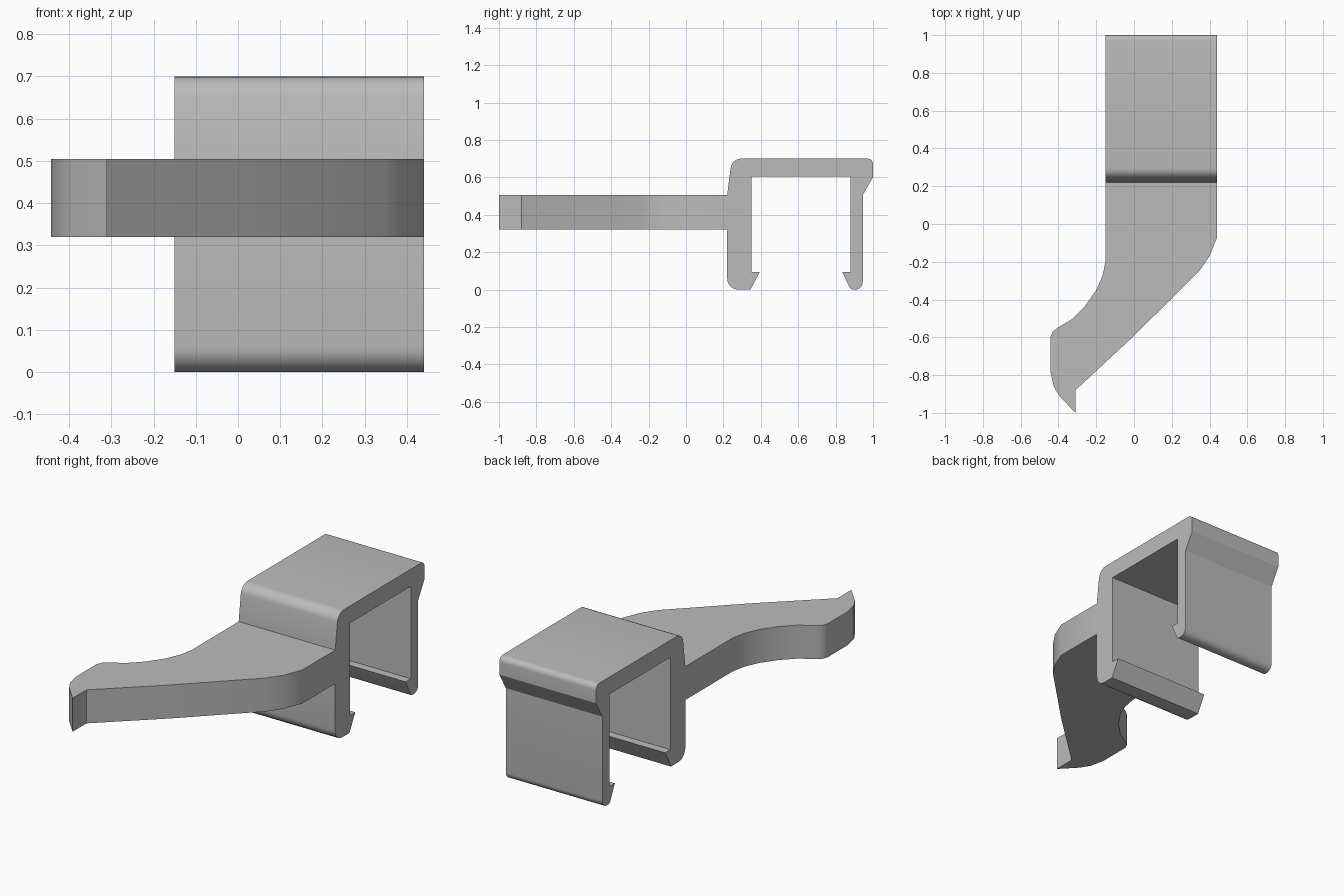
import bpy
import bmesh
from mathutils import Vector

cube = bpy.data.objects.get("Cube")
if cube:
    bpy.data.objects.remove(cube, do_unlink=True)

grey = bpy.data.materials.new("light grey plastic")
grey.use_nodes = True
colour = (0.5, 0.5, 0.5, 1)
grey.diffuse_color = colour
grey.node_tree.nodes["Principled BSDF"].inputs["Base Color"].default_value = colour


def rounded(points, steps=6):
    """Outline of 2D points; a third value sets a corner's cut-back distance."""
    out = []
    for i, p in enumerate(points):
        corner = Vector(p[:2])
        if len(p) == 2:
            out.append(corner)
            continue
        before = Vector(points[i - 1][:2]) - corner
        after = Vector(points[(i + 1) % len(points)][:2]) - corner
        a = corner + before.normalized() * p[2]
        b = corner + after.normalized() * p[2]
        for k in range(steps + 1):
            t = k / steps
            w = 2 * t * (1 - t) * 0.75
            out.append((a * (1 - t) ** 2 + b * t ** 2 + corner * w)
                       / ((1 - t) ** 2 + t ** 2 + w))
    return out


def prism(name, outline, place, sweep):
    bm = bmesh.new()
    face = bm.faces.new([bm.verts.new(place(*p)) for p in outline])
    made = bmesh.ops.extrude_face_region(bm, geom=[face])["geom"]
    bmesh.ops.translate(bm, vec=sweep,
                        verts=[v for v in made if isinstance(v, bmesh.types.BMVert)])
    bmesh.ops.recalc_face_normals(bm, faces=bm.faces[:])
    mesh = bpy.data.meshes.new(name)
    bm.to_mesh(mesh)
    bm.free()
    mesh.materials.append(grey)
    obj = bpy.data.objects.new(name, mesh)
    bpy.context.collection.objects.link(obj)
    bpy.ops.object.select_all(action="DESELECT")
    obj.select_set(True)
    bpy.context.view_layer.objects.active = obj
    bpy.ops.object.shade_smooth_by_angle(angle=0.5)
    return obj


RIGHT, LEFT, LEG_FRONT = -0.15, 0.44, 0.22
ARM_LOW, ARM_HIGH = 0.32, 0.505

# Clip: side profile in y and z, with two hooked legs
clip = [
    (LEG_FRONT, 0, 0.06), (LEG_FRONT, ARM_HIGH), (0.245, 0.7, 0.05),
    (1, 0.7, 0.03), (1, 0.6), (0.945, 0.505), (0.945, 0, 0.04),
    (0.88, 0, 0.015), (0.835, 0.095), (0.88, 0.095), (0.88, 0.605),
    (0.35, 0.605), (0.35, 0.095), (0.395, 0.095), (0.345, 0),
]
prism("clip_bracket", rounded(clip), lambda y, z: (RIGHT, y, z), (LEFT - RIGHT, 0, 0))

# Lever: swept plan outline in x and y, ending in a pointed tip
lever = [
    (RIGHT, LEG_FRONT), (RIGHT, -0.19), (-0.165, -0.27), (-0.2, -0.35),
    (-0.26, -0.435), (-0.33, -0.505), (-0.405, -0.55), (-0.43, -0.57),
    (-0.443, -0.6), (-0.443, -0.78), (-0.425, -0.86), (-0.395, -0.91),
    (-0.31, -1), (-0.31, -0.88), (0, -0.592), (0.345, -0.25),
    (0.4, -0.17), (LEFT, -0.07), (LEFT, LEG_FRONT),
]
prism("lever_arm", rounded(lever), lambda x, y: (x, y, ARM_LOW), (0, 0, ARM_HIGH - ARM_LOW))
